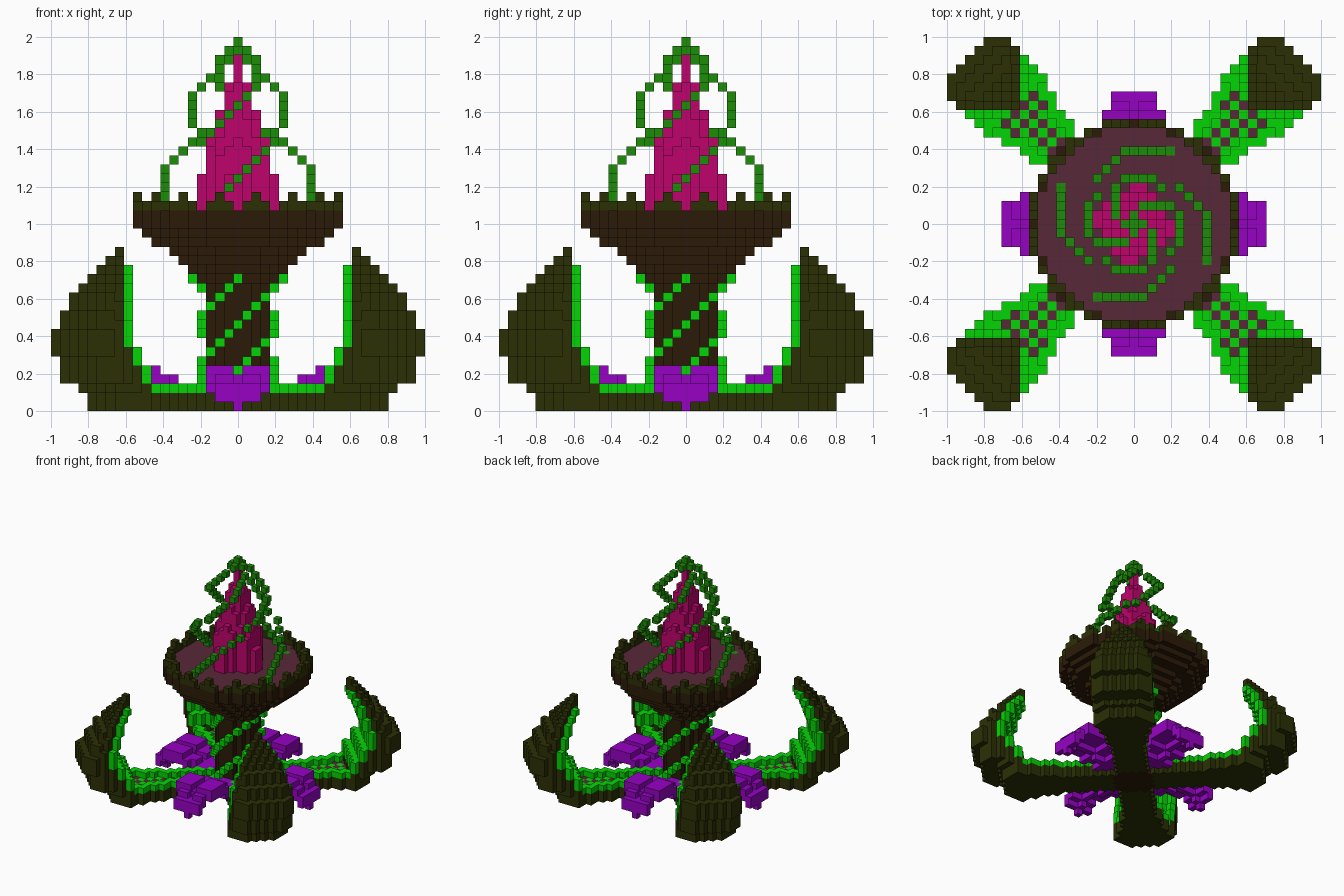
import bpy, bmesh
from math import sin, cos, radians, hypot

if "Cube" in bpy.data.objects:
    bpy.data.objects.remove(bpy.data.objects["Cube"], do_unlink=True)

N = 41            # cells along each side
U = 2 / N         # cell size


def linear(c):
    c /= 255
    return c / 12.92 if c <= 0.04045 else ((c + 0.055) / 1.055) ** 2.4


def material(name, r, g, b):
    col = (linear(r), linear(g), linear(b), 1)
    m = bpy.data.materials.new(name)
    m.use_nodes = True
    m.diffuse_color = col
    bsdf = next(n for n in m.node_tree.nodes if n.type == "BSDF_PRINCIPLED")
    bsdf.inputs["Base Color"].default_value = col
    bsdf.inputs["Roughness"].default_value = 0.9
    return m


MATS = {
    "bark": material("dark brown bark", 43, 27, 7),
    "olive": material("dark olive hide", 43, 48, 4),
    "lime": material("bright green", 5, 213, 5),
    "vine": material("leaf green", 29, 141, 8),
    "pink": material("magenta", 190, 4, 108),
    "mauve": material("dull mauve", 88, 40, 56),
    "purple": material("violet", 151, 2, 196),
}
cells = {}        # cell -> (part, colour)


def put(part, colour, i, j, k):
    cells[(i, j, k)] = (part, colour)


def put_four(part, colour, i, j, k):
    """Repeat a cell at four quarter turns about the vertical axis."""
    for _ in range(4):
        put(part, colour, i, j, k)
        i, j = -j, i


def disk(r):
    span = range(-r, r + 1)
    return [(i, j) for i in span for j in span if i * i + j * j <= (r + 0.5) ** 2]


def column(part, colour, r, bottom, top):
    for k in range(bottom, top + 1):
        for i, j in disk(r):
            put(part, colour, i, j, k)


# Legs with hooked claws, one quadrant repeated four times.
# Per level: outer reach, half width, and diagonal distance of the inner face
REACH = [16, 16, 17, 19, 19, 19, 20, 20, 20, 19, 19, 18, 18, 17, 16, 15, 14, 13]
WIDTH = [6] * 10 + [5, 5, 4, 4, 3, 2, 1, 0]
INNER = [0, 0, 0, 26, 26, 28, 28] + [24 + w for w in WIDTH[7:16]] + [26, 26]
for k, (reach, width, inner) in enumerate(zip(REACH, WIDTH, INNER)):
    limit = 2 * reach - min(4, reach - 13)
    for i in range(21):
        for j in range(21):
            far, side, out = max(i, j), abs(i - j), i + j
            taper = 3 if out < 18 else 4 if out < 22 else 5 if out < 26 else 6
            if side > min(width, taper) or far > reach or not inner <= out <= limit:
                continue
            # Sunken spotted channel between two raised green edges
            channel = out < 26 and side <= taper - 2
            if channel and k == 2:
                continue
            colour = "olive"
            if channel and k == 1:
                colour = "mauve" if out % 2 else "lime"
            elif k == 2 and out < 26 or 2 < k < 16 and out <= inner + 1:
                colour = "lime"
            put_four("legs", colour, i, j, k)

# Drooping leaves between the legs: (distance out, height, half width)
LEAF = [(4, 2, 1), (5, 2, 2), (6, 2, 2), (7, 3, 2), (8, 3, 3), (9, 4, 3), (10, 4, 3),
        (11, 4, 3), (12, 4, 3), (13, 3, 2), (14, 2, 2)]
for out, height, half in LEAF:
    for s in range(-half, half + 1):
        top = height - (1 if s == 0 and height > 2 else 0)
        for k in (top - 1, top):
            put_four("leaves", "purple", s, -out, k)
put_four("leaves", "purple", 0, -14, 0)

# Stem and flared bowl
column("stem", "bark", 3, 0, 13)
for k, r in enumerate([4, 5, 6, 7, 9, 10, 11, 11], start=14):
    column("bowl", "bark", r, k, k)
column("bowl_filling", "mauve", 10, 21, 21)

# Rim of stepped teeth with a notch between each pair
def ring_cell(degrees):
    a = radians(degrees)
    return round(11 * cos(a)), round(11 * sin(a))


notches = {ring_cell(22.5 * n) for n in range(16)}
for i, j in set(disk(11)) - set(disk(10)) - notches:
    put("rim", "olive", i, j, 22)
for n in range(16):
    put("rim", "olive", *ring_cell(11.25 + 22.5 * n), 23)

# Spire of upright columns, shorter further out, with a slight pinwheel twist
for i, j in disk(4):
    a, b = abs(i), abs(j)
    if a + b <= 4 or a + b == 5 and (b > a) == (i * j > 0):
        for k in range(22, int(38.95 - 3.3 * hypot(i, j)) + 1):
            put("spire", "pink", i, j, k)

# Four vines winding up the stem
for k in range(2, 15):
    a = radians(18 * (k - 4))
    r = 5 if k == 14 else 4
    put_four("stem_vines", "lime", round(r * sin(a)), round(-r * cos(a)), k)

# Four tendrils spiralling over the spire, one cell higher at each step
TENDRIL = [(-4, -8), (-3, -8), (-2, -8), (-1, -8), (0, -8), (1, -8), (2, -7), (3, -6),
           (4, -5), (4, -3), (5, -2), (5, -1), (5, 0), (5, 1), (4, 2), (3, 2), (2, 2),
           (1, 2), (0, 1), (0, 0)]
for k, (i, j) in enumerate(TENDRIL, start=21):
    put_four("tendrils", "vine", i, j, k)


def build(part):
    """Make one object from the exposed cell faces of a part."""
    bm, verts = bmesh.new(), {}
    mine = {c: v[1] for c, v in cells.items() if v[0] == part}
    used = sorted(set(mine.values()))

    def vert(p):
        if p not in verts:
            verts[p] = bm.verts.new(((p[0] - 0.5) * U, (p[1] - 0.5) * U, p[2] * U))
        return verts[p]

    for cell, colour in mine.items():
        for axis in range(3):
            for step in (0, 1):
                beside = list(cell)
                beside[axis] += 2 * step - 1
                if tuple(beside) in cells:
                    continue
                corners = []
                for a, b in ((0, 0), (1, 0), (1, 1), (0, 1)):
                    p = list(cell)
                    p[axis] += step
                    p[(axis + 1) % 3] += a
                    p[(axis + 2) % 3] += b
                    corners.append(vert(tuple(p)))
                face = bm.faces.new(corners if step else corners[::-1])
                face.material_index = used.index(colour)
    mesh = bpy.data.meshes.new(part)
    bm.to_mesh(mesh)
    bm.free()
    for colour in used:
        mesh.materials.append(MATS[colour])
    bpy.context.scene.collection.objects.link(bpy.data.objects.new(part, mesh))


for part in sorted({v[0] for v in cells.values()}):
    build(part)
